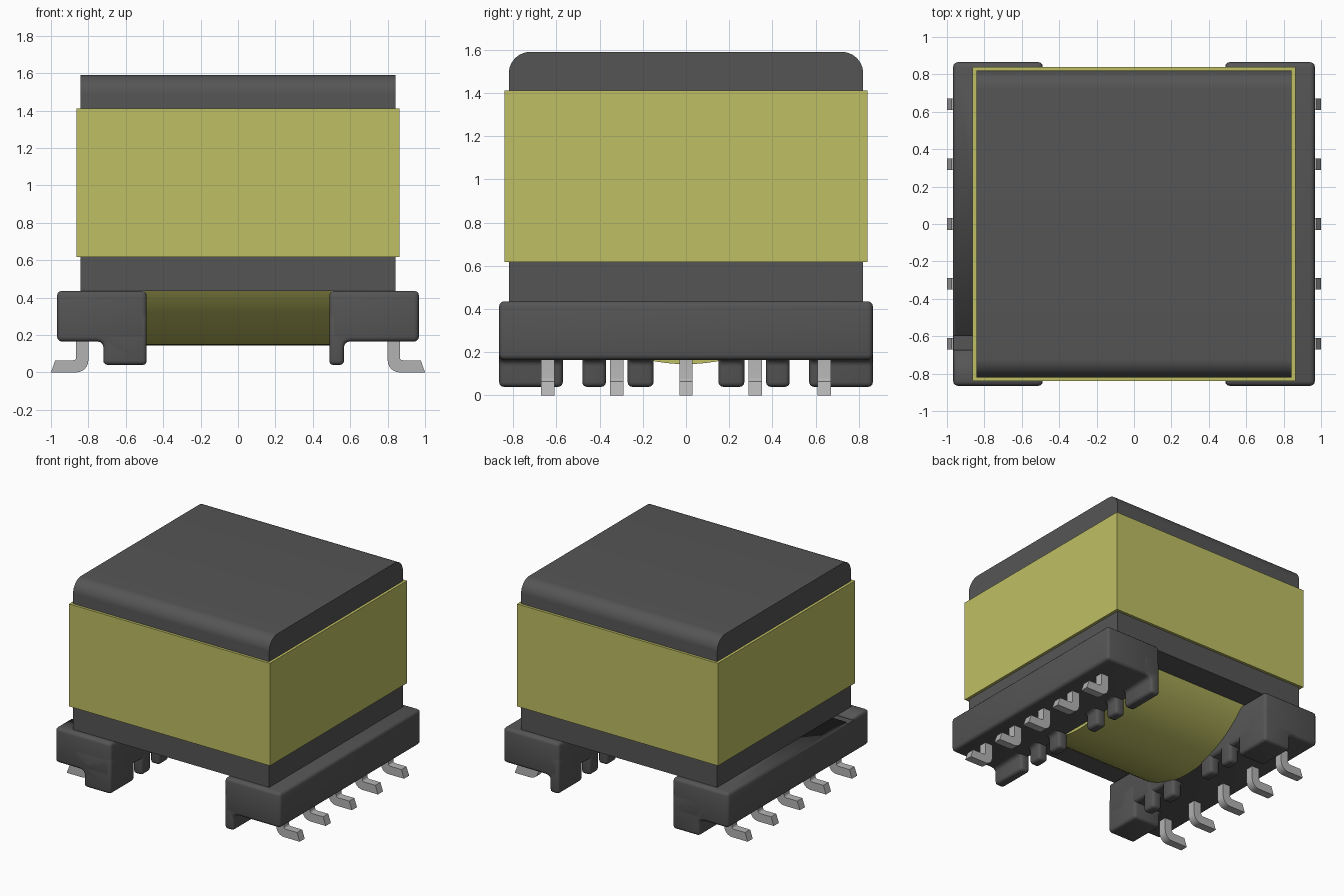
import bpy, bmesh, math
from mathutils import Vector

cube = bpy.data.objects.get("Cube")
if cube:
    bpy.data.objects.remove(cube, do_unlink=True)


def material(name, rgb):
    m = bpy.data.materials.new(name)
    m.use_nodes = True
    m.diffuse_color = (*rgb, 1)
    bsdf = m.node_tree.nodes["Principled BSDF"]
    bsdf.inputs["Base Color"].default_value = (*rgb, 1)
    bsdf.inputs["Roughness"].default_value = 0.6
    return m


DARK = material("dark grey", (0.091, 0.091, 0.091))
YELLOW = material("tape yellow", (0.52, 0.52, 0.127))
METAL = material("pin metal", (0.45, 0.45, 0.45))


def activate(ob):
    bpy.ops.object.select_all(action="DESELECT")
    ob.select_set(True)
    bpy.context.view_layer.objects.active = ob


def prism(name, profile, axis, lo, hi, mat, bevel=0):
    """Extrude a 2D profile along x (profile is y, z) or along y (profile is x, z)."""
    bm = bmesh.new()
    place = (lambda p: (lo, p[0], p[1])) if axis == "x" else (lambda p: (p[0], lo, p[1]))
    face = bm.faces.new([bm.verts.new(place(p)) for p in profile])
    new = bmesh.ops.extrude_face_region(bm, geom=[face])["geom"]
    step = Vector((hi - lo, 0, 0)) if axis == "x" else Vector((0, hi - lo, 0))
    bmesh.ops.translate(bm, vec=step, verts=[v for v in new if isinstance(v, bmesh.types.BMVert)])
    bmesh.ops.recalc_face_normals(bm, faces=bm.faces[:])
    me = bpy.data.meshes.new(name)
    bm.to_mesh(me)
    bm.free()
    me.materials.append(mat)
    ob = bpy.data.objects.new(name, me)
    bpy.context.collection.objects.link(ob)
    activate(ob)
    if bevel:
        mod = ob.modifiers.new("Rounded edges", "BEVEL")
        mod.width, mod.segments = bevel, 3
        mod.limit_method, mod.angle_limit = "ANGLE", math.radians(40)
        mod.use_clamp_overlap = False
        bpy.ops.object.modifier_apply(modifier=mod.name)
    bpy.ops.object.shade_smooth_by_angle(angle=math.radians(35))
    return ob


def box(name, x, y, z, mat, bevel=0):
    rect = [(x[0], z[0]), (x[1], z[0]), (x[1], z[1]), (x[0], z[1])]
    return prism(name, rect, "y", y[0], y[1], mat, bevel)


def arc(cx, cz, r, a0, a1, n):
    angles = [math.radians(a0 + (a1 - a0) * i / n) for i in range(n + 1)]
    return [(cx + r * math.cos(a), cz + r * math.sin(a)) for a in angles]


# Magnetic core with rounded front and back top edges
core = [(-0.82, 0.436), (0.82, 0.436)]
core += arc(0.72, 1.49, 0.1, 0, 90, 10) + arc(-0.72, 1.49, 0.1, 90, 180, 10)
prism("core", core, "x", -0.842, 0.842, DARK)

# Tape wrapped round the core
box("tape_wrap", (-0.863, 0.863), (-0.84, 0.84), (0.617, 1.412), YELLOW)

# Lower part of the round winding showing below the core
half = math.degrees(math.acos((0.945 - 0.46) / 0.8))
prism("winding", arc(0, 0.945, 0.8, 270 - half, 270 + half, 32), "x", -0.5, 0.5, YELLOW)

# Feet along y: two end feet and four teeth
FEET = [(-0.865, -0.57), (-0.48, -0.37), (-0.27, -0.15),
        (0.15, 0.27), (0.37, 0.48), (0.57, 0.865)]

for side, s in (("left", 1), ("right", -1)):
    # Terminal rail
    rail = box(side + "_rail", sorted((s * 0.488, s * 0.967)), (-0.865, 0.865),
               (0.165, 0.436), DARK, 0.025)

    # Index groove across the top of one rail
    if s < 0:
        cutter = box("groove_cutter", (-1.1, -0.8), (-0.675, -0.595), (0.418, 0.5), DARK)
        cutter.hide_render = True
        activate(rail)
        cut = rail.modifiers.new("Groove", "BOOLEAN")
        cut.operation, cut.object, cut.solver = "DIFFERENCE", cutter, "EXACT"
        bpy.ops.object.modifier_apply(modifier=cut.name)
        bpy.data.objects.remove(cutter, do_unlink=True)

    # Feet under the inner edge of the rail, filleted into its underside
    for i, (y0, y1) in enumerate(FEET):
        wide = s < 0 and i in (0, len(FEET) - 1)
        out = 0.72 if wide else 0.567
        foot = [(0.488, 0.32), (0.488, 0.04), (out, 0.04)]
        foot += arc(out + 0.03, 0.135, 0.03, 180, 90, 4)
        foot += [(out + 0.08, 0.174), (out + 0.08, 0.32)]
        prism(f"{side}_foot_{i + 1}", [(s * x, z) for x, z in foot],
              "y", y0, y1, DARK, 0.022)

    # Bent solder pins
    pin = [(0.80, 0.25)] + arc(0.865, 0.065, 0.065, 180, 270, 6)
    pin += [(1.0, 0), (0.977, 0.065)] + arc(0.88, 0.08, 0.015, 270, 180, 3) + [(0.865, 0.25)]
    for i in range(5):
        y = (i - 2) * 0.32
        prism(f"{side}_pin_{i + 1}", [(s * x, z) for x, z in pin],
              "y", y - 0.031, y + 0.031, METAL)
